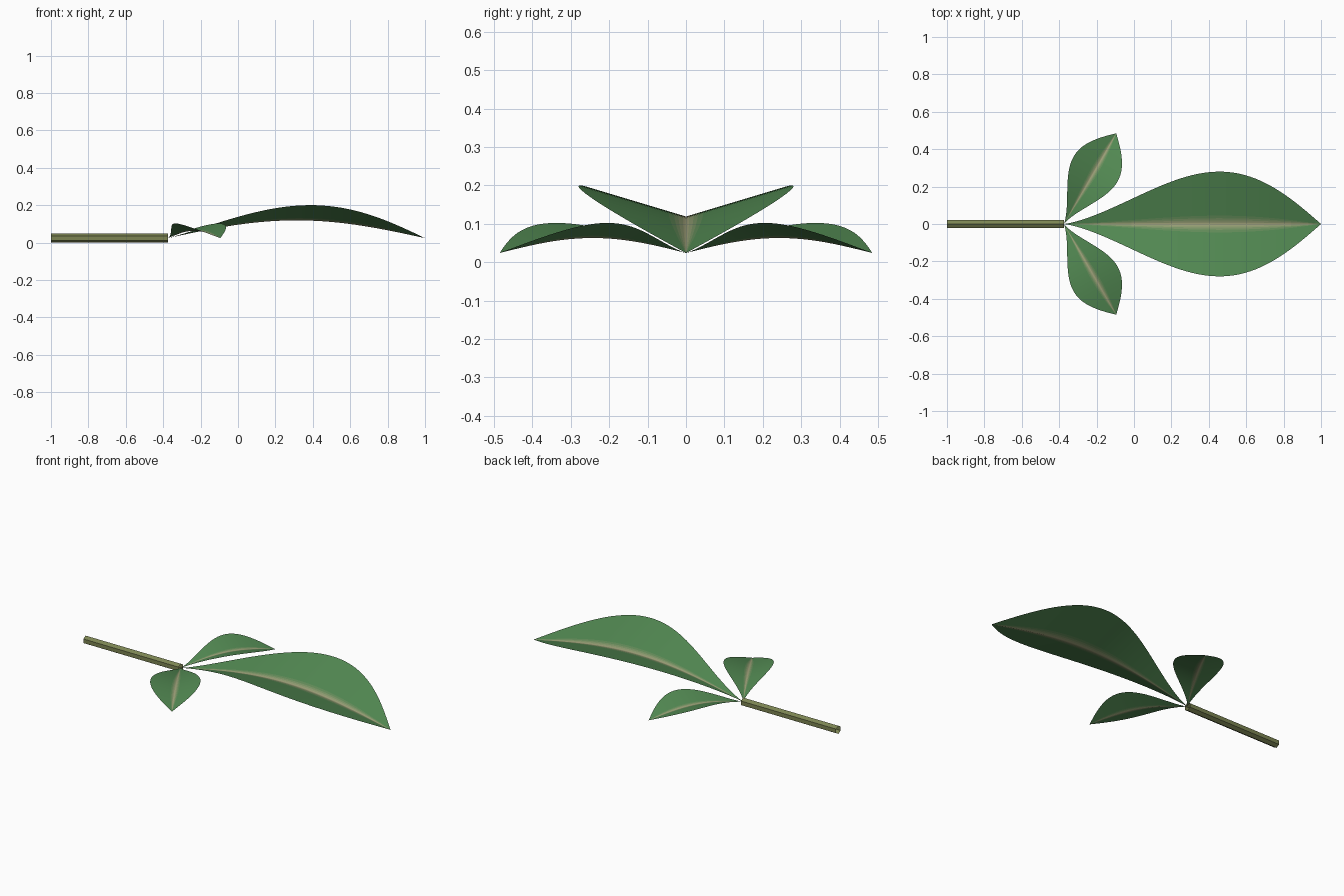
import bpy, bmesh
from math import sin, cos, pi, radians

if "Cube" in bpy.data.objects:
    bpy.data.objects.remove(bpy.data.objects["Cube"])

BASE_X, BASE_Z = -0.375, 0.024


def material(name, rgb):
    m = bpy.data.materials.new(name)
    m.diffuse_color = (*rgb, 1)
    m.use_nodes = True
    m.node_tree.nodes["Principled BSDF"].inputs["Base Color"].default_value = m.diffuse_color
    return m


# leaf colour bands, from pale midrib to green blade
green, pale = (0.085, 0.25, 0.085), (0.36, 0.37, 0.2)
BANDS = [(0.03, 1.0), (0.07, 0.7), (0.11, 0.4), (0.16, 0.15), (1.0, 0.0)]
leaf_mats = [material(f"leaf_tone_{i}", [g + (p - g) * k for g, p in zip(green, pale)])
             for i, (_, k) in enumerate(BANDS)]
stem_mat = material("stem_olive", (0.2, 0.23, 0.085))


def add_object(name, bm, mats, smooth):
    me = bpy.data.meshes.new(name)
    for f in bm.faces:
        f.smooth = smooth
    bm.to_mesh(me)
    bm.free()
    for m in mats:
        me.materials.append(m)
    ob = bpy.data.objects.new(name, me)
    bpy.context.collection.objects.link(ob)
    return ob


def leaf(name, length, half_width, arch, angle, fold=0.3, n=40):
    """Thin arched blade, folded upward along its midrib."""
    half = [b for b, _ in BANDS[:-1]] + [0.3, 0.5, 0.75, 1.0]
    us = [-u for u in reversed(half)] + [0] + half
    bm = bmesh.new()
    rows = []
    for i in range(n + 1):
        t = i / n
        w = half_width * sin(pi * t ** 1.38)
        z = arch * sin(pi * t)
        rows.append([bm.verts.new((length * t, w * u, z + fold * w * abs(u))) for u in us])
    for a, b in zip(rows, rows[1:]):
        for j in range(len(us) - 1):
            f = bm.faces.new((a[j], b[j], b[j + 1], a[j + 1]))
            mid = abs(us[j] + us[j + 1]) / 2
            f.material_index = next(k for k, (lim, _) in enumerate(BANDS) if mid < lim)
    bmesh.ops.remove_doubles(bm, verts=bm.verts, dist=1e-5)
    ob = add_object(name, bm, leaf_mats, True)
    ob.location = (BASE_X, 0, BASE_Z)
    ob.rotation_euler.z = radians(angle)
    return ob


leaf("main_leaf", 1.375, 0.28, 0.095, 0)
for side, s in (("left", 1), ("right", -1)):
    leaf(f"{side}_side_leaf", 0.56, 0.135, 0.039, 60 * s)

# stem: open six-sided tube
bm = bmesh.new()
rings = [[bm.verts.new((x, BASE_Z * sin(k * pi / 3), BASE_Z + BASE_Z * cos(k * pi / 3)))
          for k in range(6)] for x in (-1, BASE_X)]
for k in range(6):
    m = (k + 1) % 6
    bm.faces.new((rings[0][k], rings[0][m], rings[1][m], rings[1][k]))
bmesh.ops.recalc_face_normals(bm, faces=bm.faces)
add_object("stem", bm, [stem_mat], False)
